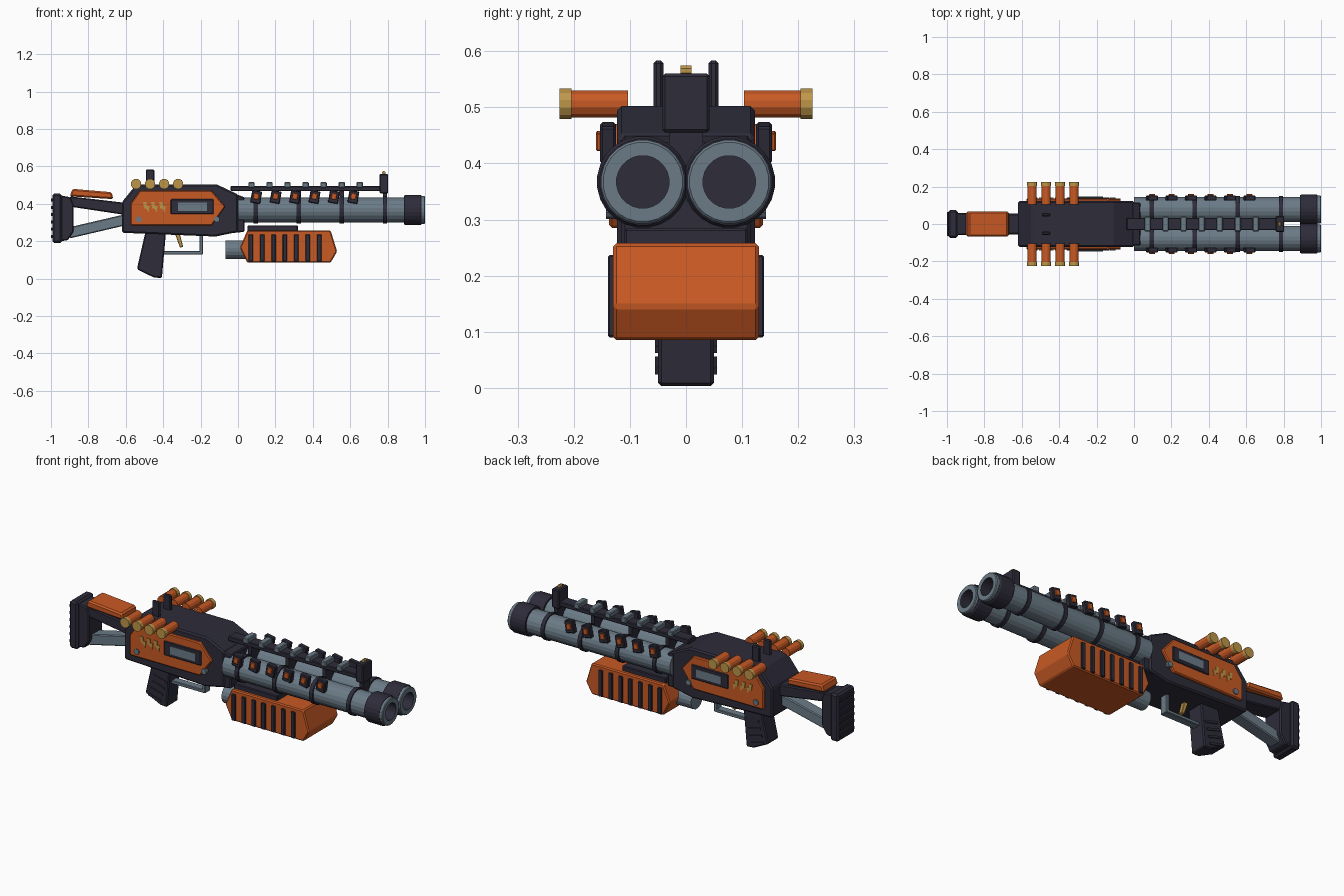
import bpy, bmesh, math
from mathutils import Vector, Matrix


def material(name, rgb):
    m = bpy.data.materials.new(name)
    m.diffuse_color = (*rgb, 1)
    return m


DARK = material("dark gunmetal", (0.026, 0.025, 0.042))
ORANGE = material("burnt orange", (0.58, 0.10, 0.018))
STEEL = material("blue grey steel", (0.147, 0.198, 0.242))
BRASS = material("brass", (0.515, 0.305, 0.065))


def finish(name, bm, mats, bevel=0.0):
    bmesh.ops.recalc_face_normals(bm, faces=bm.faces)
    me = bpy.data.meshes.new(name)
    bm.to_mesh(me)
    bm.free()
    for m in mats:
        me.materials.append(m)
    ob = bpy.data.objects.new(name, me)
    bpy.context.collection.objects.link(ob)
    if bevel:
        mod = ob.modifiers.new("edge bevel", 'BEVEL')
        mod.width = bevel
        mod.segments = 1
        mod.limit_method = 'ANGLE'
    return ob


def prism(name, pts, y0, y1, mat, bevel=0.0):
    """Side profile (x, z) extruded from y0 to y1."""
    bm = bmesh.new()
    a = [bm.verts.new((x, y0, z)) for x, z in pts]
    b = [bm.verts.new((x, y1, z)) for x, z in pts]
    bm.faces.new(a)
    bm.faces.new(b[::-1])
    for i in range(len(pts)):
        j = (i + 1) % len(pts)
        bm.faces.new((a[i], a[j], b[j], b[i]))
    return finish(name, bm, [mat], bevel)


def box(name, x, y, z, mat, bevel=0.0, tilt=0.0):
    """Box from (min, max) ranges, tilted about its centre in the side plane."""
    c = Vector((sum(x) / 2, sum(y) / 2, sum(z) / 2))
    size = (abs(x[1] - x[0]), abs(y[1] - y[0]), abs(z[1] - z[0]))
    bm = bmesh.new()
    bmesh.ops.create_cube(bm, size=1)
    bmesh.ops.scale(bm, vec=size, verts=bm.verts)
    bmesh.ops.rotate(bm, matrix=Matrix.Rotation(math.radians(tilt), 3, 'Y'), verts=bm.verts)
    bmesh.ops.translate(bm, vec=c, verts=bm.verts)
    return finish(name, bm, [mat], bevel)


def lathe(name, origin, axis, profile, mats, ids=None, n=20):
    """Revolve (distance, radius) points about the X or Y axis; ends are capped."""
    bm = bmesh.new()
    rings = []
    for d, r in profile:
        ring = []
        for k in range(n):
            t = 2 * math.pi * (k + 0.5) / n
            u, v = r * math.cos(t), r * math.sin(t)
            p = (d, u, v) if axis == 'X' else (u, d, v)
            ring.append(bm.verts.new(Vector(origin) + Vector(p)))
        rings.append(ring)
    for i in range(len(rings) - 1):
        for k in range(n):
            j = (k + 1) % n
            f = bm.faces.new((rings[i][k], rings[i][j], rings[i + 1][j], rings[i + 1][k]))
            f.material_index = ids[i] if ids else 0
    bm.faces.new(rings[0])
    bm.faces.new(rings[-1]).material_index = ids[-1] if ids else 0
    return finish(name, bm, mats)


# Receiver body and narrower neck
prism("receiver", [(-0.62, 0.245), (-0.62, 0.41), (-0.545, 0.502), (-0.11, 0.502), (0.0, 0.45),
                   (0.0, 0.25), (-0.12, 0.225)], -0.123, 0.123, DARK, 0.008)
prism("receiver_neck", [(-0.12, 0.235), (-0.12, 0.49), (0.035, 0.435), (0.035, 0.25)],
      -0.115, 0.115, DARK, 0.006)

# Side panels, ammunition and sights, on both sides
for s, side in ((-1, "right"), (1, "left")):
    prism(side + "_panel", [(-0.575, 0.285), (-0.575, 0.40), (-0.525, 0.47), (-0.14, 0.47),
                            (-0.068, 0.385), (-0.14, 0.285)], s * 0.115, s * 0.137, ORANGE, 0.005)
    box(side + "_window_frame", (-0.36, -0.13), (s * 0.13, s * 0.143), (0.345, 0.425), DARK, 0.004)
    box(side + "_window", (-0.32, -0.165), (s * 0.135, s * 0.146), (0.362, 0.407), STEEL)
    for x in (-0.49, -0.447, -0.404):
        prism(side + "_panel_mark", [(x - 0.018, 0.41), (x, 0.41), (x + 0.003, 0.388), (x + 0.016, 0.388),
                                     (x + 0.014, 0.355), (x - 0.004, 0.376), (x - 0.012, 0.376)],
              s * 0.13, s * 0.141, BRASS)
    for x in (-0.53, -0.113):
        lathe(side + "_bolt", (x, 0, 0.317), 'Y', [(s * 0.11, 0.016), (s * 0.143, 0.016)], [STEEL], n=10)
    for x in (-0.545, -0.47, -0.395, -0.32):
        lathe(side + "_shell", (x, 0, 0.506), 'Y',
              [(s * 0.103, 0.025), (s * 0.204, 0.025), (s * 0.204, 0.028), (s * 0.225, 0.028)],
              [ORANGE, BRASS], [0, 1, 1, 1], 12)
    box(side + "_rear_sight_post", (-0.493, -0.447), (s * 0.04, s * 0.058), (0.48, 0.583), DARK, 0.005)

    # Barrel with hollow muzzle
    y, z = s * 0.077, 0.367
    lathe(side + "_barrel", (0, y, z), 'X', [(0.0, 0.067), (0.92, 0.067)], [STEEL])
    lathe(side + "_muzzle", (0, y, z), 'X',
          [(0.888, 0.06), (0.888, 0.077), (0.896, 0.082), (0.974, 0.082), (0.982, 0.077),
           (0.982, 0.075), (0.996, 0.075), (1.0, 0.071), (1.0, 0.047), (0.94, 0.047)],
          [DARK, STEEL], [0, 0, 0, 0, 0, 1, 1, 1, 0, 0], 24)
    for x in (0.095, 0.325, 0.555, 0.785):
        lathe(side + "_barrel_band", (x, y, z), 'X', [(-0.011, 0.074), (0.011, 0.074)], [DARK])

    # Tilted clips along the barrel
    for i in range(6):
        x = 0.097 + i * 0.104
        box(side + "_clip", (x - 0.027, x + 0.027), (s * 0.125, s * 0.153), (0.403, 0.47), DARK, 0.004, 10)
        box(side + "_clip_insert", (x - 0.014, x + 0.014), (s * 0.14, s * 0.16), (0.424, 0.456), ORANGE, 0.002, 10)

    # Side slats of the fore grip
    for i in range(7):
        x = 0.068 + i * 0.061
        box(side + "_fore_grip_slat", (x - 0.012, x + 0.012), (s * 0.12, s * 0.139), (0.09, 0.237), DARK, 0.003)

    # Raised ridges on the pistol grip
    for x, z in ((-0.478, 0.04), (-0.468, 0.078), (-0.458, 0.116), (-0.448, 0.154)):
        box(side + "_grip_ridge", (x - 0.04, x + 0.04), (s * 0.045, s * 0.055), (z - 0.006, z + 0.006), DARK, 0, 15)

# Top rail, cross blocks and front sight
box("top_rail", (-0.04, 0.80), (-0.033, 0.033), (0.468, 0.494), DARK, 0.004)
for x in (0.095, 0.325, 0.555, 0.785):
    box("rail_support", (x - 0.011, x + 0.011), (-0.03, 0.03), (0.38, 0.475), DARK)
for i in range(7):
    x = 0.072 + i * 0.0965
    box("rail_block", (x - 0.017, x + 0.017), (-0.04, 0.04), (0.485, 0.516), STEEL, 0.004)
box("front_sight", (0.757, 0.803), (-0.042, 0.042), (0.455, 0.56), DARK, 0.005)
lathe("front_sight_bead", (0.78, 0, 0.565), 'Y', [(-0.01, 0.01), (0.01, 0.01)], [BRASS], n=8)

# Fore grip, its hanger and the tube behind it
prism("fore_grip", [(0.05, 0.085), (0.01, 0.165), (0.05, 0.258), (0.495, 0.258), (0.53, 0.145),
                    (0.495, 0.085)], -0.13, 0.13, ORANGE, 0.006)
box("fore_grip_hanger", (0.05, 0.32), (-0.11, 0.11), (0.25, 0.284), DARK, 0.004)
lathe("feed_tube", (0, 0, 0.155), 'X', [(-0.067, 0.051), (0.06, 0.051)], [STEEL], n=16)

# Pistol grip, trigger and guard
prism("pistol_grip", [(-0.495, 0.25), (-0.385, 0.25), (-0.407, 0.003), (-0.45, 0.006), (-0.54, 0.05),
                      (-0.535, 0.075)], -0.05, 0.05, DARK, 0.006)
prism("trigger", [(-0.335, 0.235), (-0.31, 0.235), (-0.293, 0.17), (-0.31, 0.165)], -0.013, 0.013, BRASS, 0.003)
box("trigger_guard_bar", (-0.41, -0.188), (-0.022, 0.022), (0.129, 0.147), STEEL, 0.003)
box("trigger_guard_post", (-0.206, -0.188), (-0.022, 0.022), (0.129, 0.24), STEEL, 0.003)

# Shoulder stock: upper beam, lower strut, cheek rest and butt pad
prism("stock_beam", [(-0.90, 0.44), (-0.60, 0.405), (-0.60, 0.34), (-0.90, 0.385)], -0.055, 0.055, DARK, 0.006)
prism("stock_strut", [(-0.90, 0.275), (-0.60, 0.345), (-0.60, 0.285), (-0.90, 0.215)], -0.035, 0.035, STEEL, 0.005)
prism("cheek_rest", [(-0.90, 0.44), (-0.885, 0.48), (-0.675, 0.462), (-0.667, 0.425)], -0.066, 0.066, ORANGE, 0.008)
prism("stock_plate", [(-0.95, 0.20), (-0.95, 0.445), (-0.895, 0.435), (-0.88, 0.40), (-0.88, 0.25),
                      (-0.91, 0.205)], -0.06, 0.06, DARK, 0.006)
box("butt_pad", (-0.993, -0.942), (-0.075, 0.075), (0.19, 0.455), DARK, 0.01)
for i in range(6):
    z = 0.225 + i * 0.039
    box("butt_pad_ridge", (-1.0, -0.985), (-0.065, 0.065), (z - 0.008, z + 0.008), DARK, 0.002)
